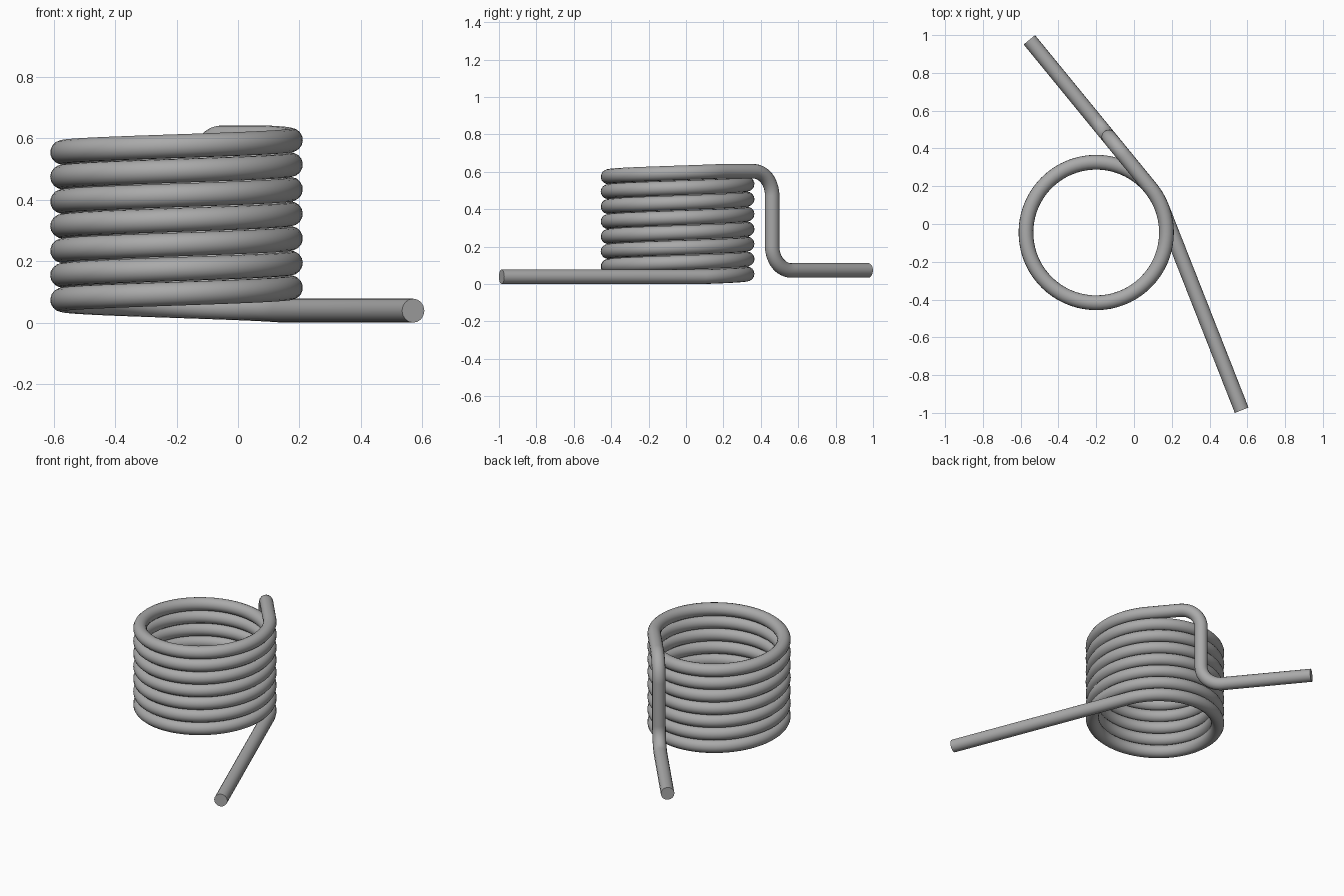
import bpy
from math import sin, cos, pi, radians
from mathutils import Vector

cube = bpy.data.objects.get("Cube")
if cube:
    bpy.data.objects.remove(cube, do_unlink=True)

WIRE, COIL, PITCH, BEND = 0.039, 0.372, 0.08, 0.13
CENTRE = Vector((-0.2, -0.045, 0))
UP = Vector((0, 0, 1))

# Brushed steel
steel = bpy.data.materials.new("steel_grey")
steel.use_nodes = True
colour = (0.4, 0.4, 0.4, 1)
steel.diffuse_color = colour
steel.node_tree.nodes["Principled BSDF"].inputs["Base Color"].default_value = colour


def bend(start, out, turn, steps=14):
    """Quarter-circle from heading `out` to heading `turn`."""
    return [start + BEND * (sin(t) * out + (1 - cos(t)) * turn)
            for t in (pi / 2 * i / steps for i in range(steps + 1))]


# Straight lower leg, tangent to the coil
path = [Vector((0.57, -0.986, WIRE))]

# Helical coil, seven turns and a little more
first, last = radians(21.6), radians(39.3) + 14 * pi
count = 7 * 72
for i in range(count + 1):
    a = first + (last - first) * i / count
    rise = PITCH * (a - first) / (2 * pi)
    path.append(CENTRE + Vector((COIL * cos(a), COIL * sin(a), WIRE + rise)))

# Upper leg: tangent run, bend down, drop, bend outward, straight end
heading = Vector((-sin(last), cos(last), 0))
top = path[-1]
path += bend(top + heading * (0.349 - BEND), heading, -UP)
elbow = path[-1].copy()
elbow.z = 0.073 + BEND
path += bend(elbow, -UP, heading)
tip = path[-1]
path.append(tip + heading * ((0.975 - tip.y) / heading.y))

# Sweep the round wire along the path
curve = bpy.data.curves.new("spring_wire", "CURVE")
curve.dimensions = "3D"
curve.bevel_depth = WIRE
curve.bevel_resolution = 6
curve.use_fill_caps = True
spline = curve.splines.new("POLY")
spline.points.add(len(path) - 1)
for point, co in zip(spline.points, path):
    point.co = (*co, 1)
curve.materials.append(steel)
spring = bpy.data.objects.new("spring_wire", curve)
bpy.context.collection.objects.link(spring)

bpy.ops.object.select_all(action="DESELECT")
spring.select_set(True)
bpy.context.view_layer.objects.active = spring
bpy.ops.object.convert(target="MESH")
bpy.ops.object.shade_smooth_by_angle(angle=radians(40))
